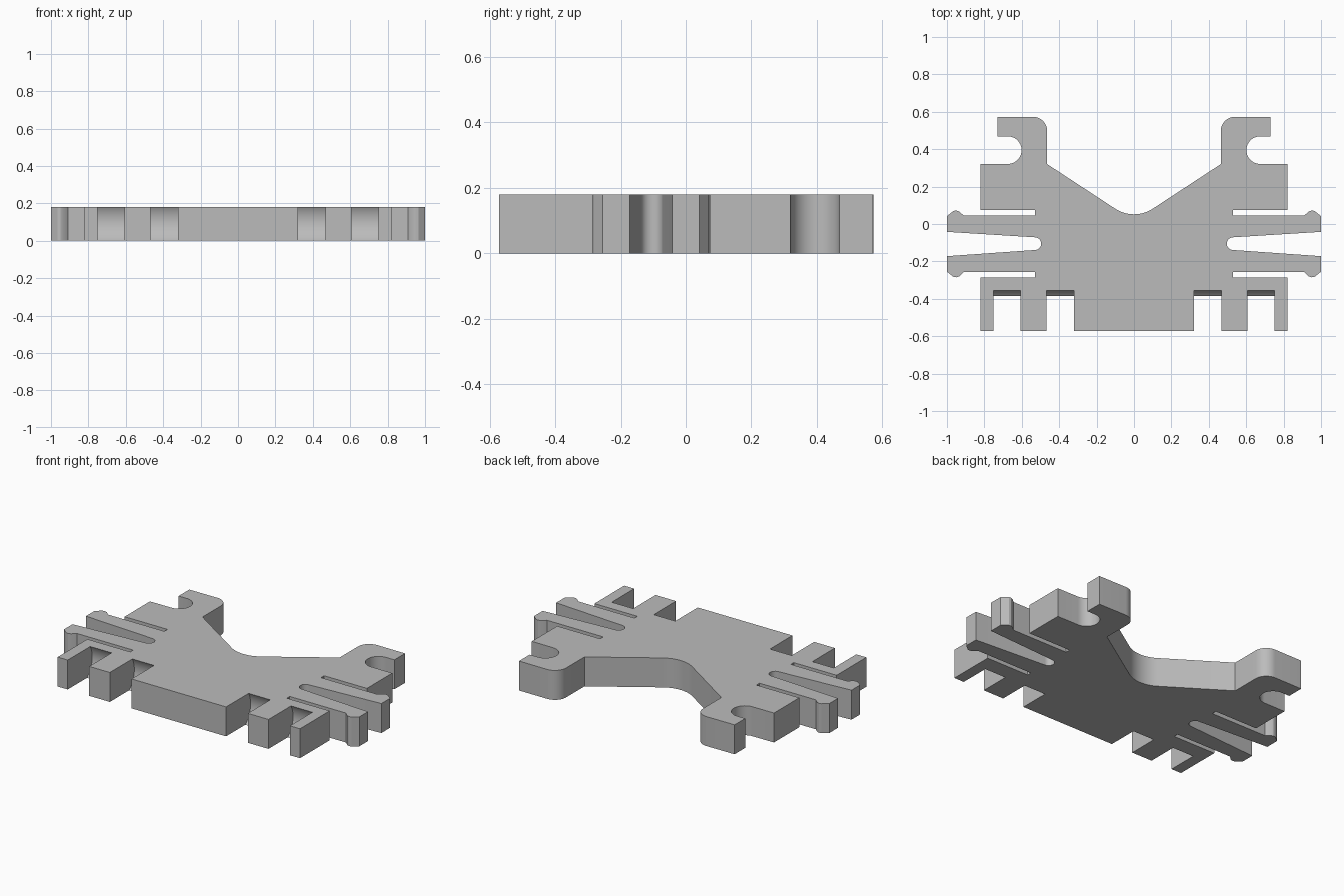
import bpy
import bmesh
from math import cos, sin, radians, pi
from mathutils import Vector

cube = bpy.data.objects.get("Cube")
if cube:
    bpy.data.objects.remove(cube, do_unlink=True)

HEIGHT = 0.18

grey = bpy.data.materials.new("plain_grey")
grey.use_nodes = True
colour = (0.5, 0.5, 0.5, 1)
grey.diffuse_color = colour
grey.node_tree.nodes["Principled BSDF"].inputs["Base Color"].default_value = colour


def arc(cx, cy, r, start, end, steps=12):
    """Points on a circular arc, angles in degrees."""
    angles = [radians(start + (end - start) * i / steps) for i in range(steps + 1)]
    return [(cx + r * cos(a), cy + r * sin(a)) for a in angles]


def prism(name, points, offset):
    """Extrude a closed 3D outline along an offset."""
    bm = bmesh.new()
    face = bm.faces.new([bm.verts.new(p) for p in points])
    grown = bmesh.ops.extrude_face_region(bm, geom=[face], use_keep_orig=True)
    verts = [g for g in grown["geom"] if isinstance(g, bmesh.types.BMVert)]
    bmesh.ops.translate(bm, verts=verts, vec=Vector(offset))
    bmesh.ops.recalc_face_normals(bm, faces=bm.faces)
    mesh = bpy.data.meshes.new(name)
    bm.to_mesh(mesh)
    bm.free()
    mesh.materials.append(grey)
    obj = bpy.data.objects.new(name, mesh)
    bpy.context.collection.objects.link(obj)
    return obj


# Half outline, from the front edge round to the middle of the back
half = [(0.82, -0.572), (0.82, -0.285), (0.53, -0.285), (0.53, -0.257)]
# front spring finger with its end bump
half += [(0.91, -0.257), (0.935, -0.28), (0.95, -0.285), (0.965, -0.283), (1, -0.255), (1, -0.172)]
# rounded slot between the fingers
half += arc(0.53, -0.105, 0.034, 270, 90)
# back spring finger
half += [(1, -0.042), (1, 0.042), (0.965, 0.07), (0.95, 0.072), (0.935, 0.067), (0.91, 0.045)]
half += [(0.53, 0.045), (0.53, 0.075), (0.82, 0.075), (0.82, 0.32)]
# back hook with its round throat
half += arc(0.675, 0.395, 0.074, 270, 90, 20)
half += [(0.73, 0.469), (0.73, 0.572)]
half += arc(0.54, 0.497, 0.076, 90, 180)
half += [(0.464, 0.32)]
# sloping back edge and round valley
half += arc(0, 0.236, 0.184, -57, -90)

outline = half + [(-x, y) for x, y in reversed(half[:-1])]
body = prism("clip_body", [(x, y, 0) for x, y in outline], (0, 0, HEIGHT))

# Front notches with curved inner walls
notch = arc(-0.475, 0.108, 0.14, -60, 40, 20) + [(-0.7, 0.25), (-0.7, -0.1)]
bpy.context.view_layer.objects.active = body
for left, right in ((0.32, 0.467), (0.607, 0.752)):
    for x in (left, -right):
        cutter = prism("notch_cutter", [(x, y, z) for y, z in notch], (right - left, 0, 0))
        cutter.hide_render = True
        cut = body.modifiers.new("notch", "BOOLEAN")
        cut.operation = "DIFFERENCE"
        cut.solver = "EXACT"
        cut.object = cutter
        bpy.ops.object.modifier_apply(modifier=cut.name)
        bpy.data.objects.remove(cutter, do_unlink=True)

bpy.ops.object.select_all(action="DESELECT")
body.select_set(True)
bpy.ops.object.shade_smooth_by_angle(angle=pi / 7)
